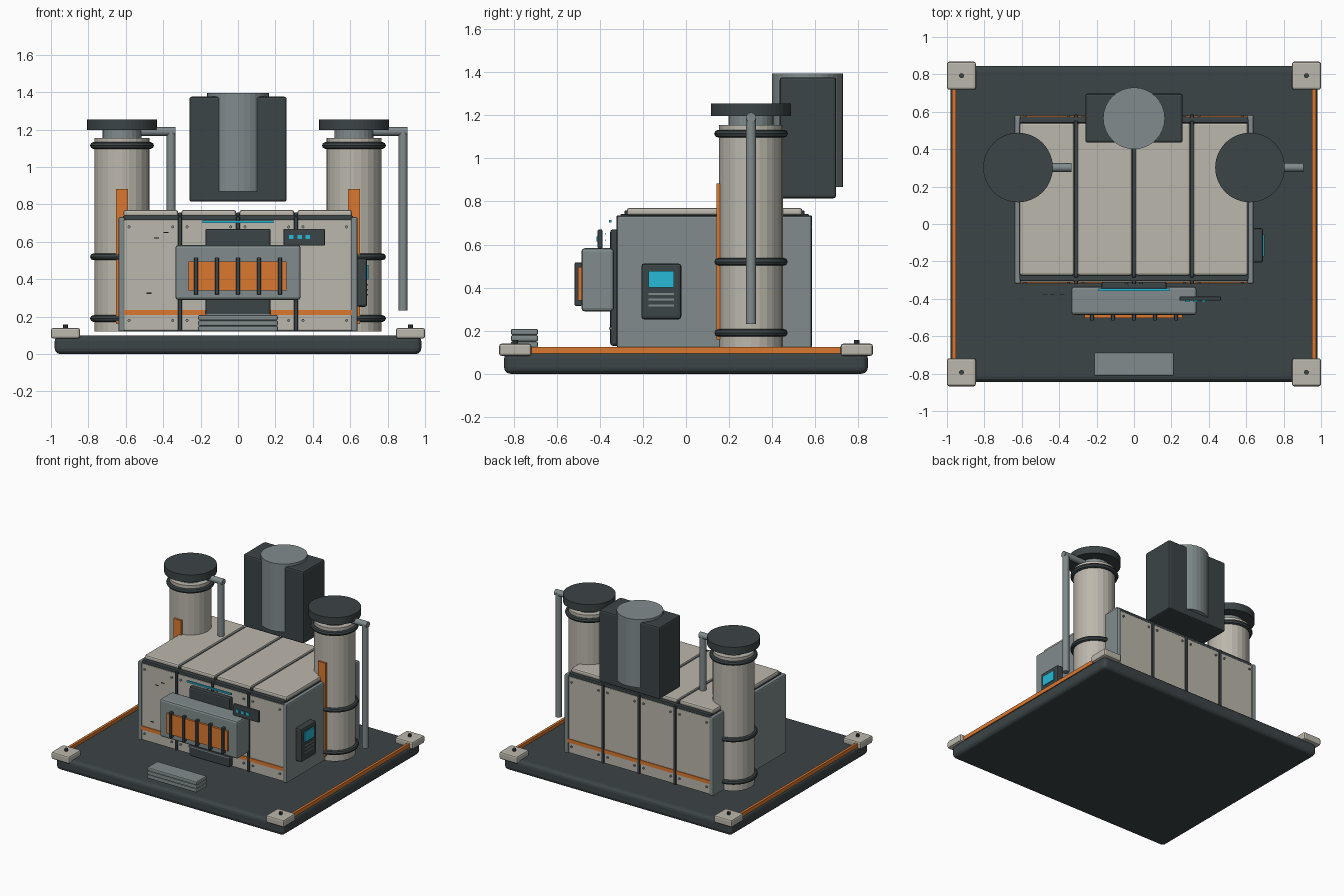
import bpy, math

if "Cube" in bpy.data.objects:
    bpy.data.objects.remove(bpy.data.objects["Cube"])

def mat(name, r, g, b):
    m = bpy.data.materials.new(name)
    m.diffuse_color = (r, g, b, 1)
    m.use_nodes = True
    m.node_tree.nodes["Principled BSDF"].inputs["Base Color"].default_value = m.diffuse_color
    return m

DARK = mat("dark_metal", 0.045, 0.058, 0.062)
BEIGE = mat("beige_panel", 0.50, 0.475, 0.415)
GREY = mat("grey_metal", 0.22, 0.26, 0.265)
ORANGE = mat("orange_paint", 0.72, 0.19, 0.03)
CYAN = mat("cyan_light", 0.02, 0.48, 0.68)

def finish(o, name, m, bevel=0, seg=2):
    o.name = name
    o.data.materials.append(m)
    if bevel:
        b = o.modifiers.new("bevel", 'BEVEL')
        b.width, b.segments, b.limit_method = bevel, seg, 'ANGLE'
    return o

def box(name, m, x, y, z, bevel=0, seg=2):
    """Box from (min, max) pairs."""
    bpy.ops.mesh.primitive_cube_add(size=1, location=[(a + b) / 2 for a, b in (x, y, z)])
    o = bpy.context.object
    o.scale = [b - a for a, b in (x, y, z)]
    bpy.ops.object.transform_apply(location=False, rotation=False, scale=True)
    return finish(o, name, m, bevel, seg)

def cyl(name, m, r, start, length, axis='z', sides=24, bevel=0):
    """Cylinder starting at a point and running along +axis."""
    i = 'xyz'.index(axis)
    loc = list(start)
    loc[i] += length / 2
    rot = {'x': (0, math.pi / 2, 0), 'y': (math.pi / 2, 0, 0), 'z': (0, 0, 0)}[axis]
    bpy.ops.mesh.primitive_cylinder_add(vertices=sides, radius=r, depth=length, location=loc, rotation=rot)
    return finish(bpy.context.object, name, m, bevel)

def smooth(o):
    bpy.ops.object.shade_smooth_by_angle()
    return o

# Base slab with corner pads, bolts and orange edge strips
box("base_slab", DARK, (-.98, .98), (-.845, .845), (0, .1), .03, 3)
for sx in (-1, 1):
    box("edge_strip", ORANGE, sorted((sx * .953, sx * .972)), (-.74, .74), (.095, .125))
    for sy in (-1, 1):
        box("corner_pad", BEIGE, sorted((sx * .845, sx)), sorted((sy * .718, sy * .868)), (.083, .14), .012)
        cyl("pad_bolt", DARK, .013, (sx * .922, sy * .793, .135), .023, sides=10)

# Main housing: dark core, side plates, wall and roof panels
box("housing_core", DARK, (-.615, .615), (-.295, .56), (.12, .738))
for sx in (-1, 1):
    box("side_plate", GREY, sorted((sx * .605, sx * .64)), (-.32, .583), (.12, .733), .01)
for i in range(4):
    x = -.6125 + .31 * i
    px = (x, x + .293)
    box("roof_panel", BEIGE, px, (-.275, .54), (.735, .77), .012)
    for front in (True, False):
        yp = (-.312, -.29) if front else (.555, .575)
        ys = (-.318, -.30) if front else (.56, .581)
        box("wall_panel", BEIGE, px, yp, (.125, .718), .006)
        box("orange_stripe", ORANGE, px, ys, (.208, .236))
        for rx in (px[0] + .03, px[1] - .03):
            for rz in (.18, .68):
                cyl("panel_rivet", GREY, .008, (rx, -.321 if front else .57, rz), .014, 'y', 8)
for x in (-.31, 0, .31):
    box("front_seam", DARK, (x - .01, x + .01), (-.322, -.29), (.125, .735), .004)
    box("back_seam", DARK, (x - .01, x + .01), (.555, .585), (.125, .735), .004)
    box("roof_seam", DARK, (x - .01, x + .01), (-.285, .55), (.73, .758), .004)
box("front_top_trim", DARK, (-.61, .61), (-.305, -.27), (.715, .742), .005)
box("back_top_trim", DARK, (-.61, .61), (.54, .57), (.715, .742), .005)

# Front door, intake hood with orange grille, and light strip
box("front_door", DARK, (-.175, .175), (-.352, -.31), (.13, .67), .012)
box("door_sill", GREY, (-.175, .175), (-.358, -.345), (.205, .215))
box("intake_hood", GREY, (-.335, .335), (-.486, -.335), (.29, .583), .015)
box("grille_panel", ORANGE, (-.265, .26), (-.502, -.48), (.34, .495))
for i in range(-2, 3):
    box("grille_bar", DARK, (i * .1125 - .01, i * .1125 + .01), (-.517, -.484), (.315, .517), .005)
box("light_strip", CYAN, (-.19, .19), (-.358, -.345), (.702, .714))

# Small front status box with lights, and paint scratches
box("status_box", DARK, (.243, .465), (-.41, -.388), (.58, .67), .006)
for x in (.285, .33, .373):
    box("status_light", CYAN, (x - .011, x + .011), (-.416, -.405), (.615, .637))
for x, z in ((-.435, .62), (-.385, .65), (-.475, .325)):
    box("scratch_mark", DARK, (x - .013, x + .013), (-.377, -.373), (z - .003, z + .003))

# Side control panel
box("control_panel", DARK, (.635, .69), (-.207, -.022), (.253, .512), .012)
box("control_screen", CYAN, (.68, .697), (-.175, -.055), (.4, .477))
for z in (.37, .345, .317):
    box("control_slot", GREY, (.685, .694), (-.175, -.055), (z - .004, z + .004))

# Front step made of stacked treads
for i in range(3):
    z = .122 + .029 * i
    box("step_tread", GREY, (-.213, .213), (-.813, -.687), (z, z + .029), .008)

# Two filter towers with rings, caps and outlet pipes
for cx in (-.62, .62):
    cy = .302
    cyl("tower_body", BEIGE, .148, (cx, cy, .12), 1.035)
    cyl("tower_neck", GREY, .105, (cx, cy, 1.15), .06)
    cyl("tower_cap", DARK, .186, (cx, cy, 1.198), .057, sides=48)
    for z in (.19, .52, 1.115):
        bpy.ops.mesh.primitive_torus_add(major_radius=.153, minor_radius=.018, major_segments=32,
                                         minor_segments=8, location=(cx, cy, z))
        smooth(finish(bpy.context.object, "tower_ring", DARK))
    box("tower_stripe", ORANGE, (cx - .033, cx + .033), (.141, .17), (.16, .883))
    smooth(cyl("pipe_arm", GREY, .023, (cx + .08, cy, 1.19), .207, 'x', 16))
    smooth(cyl("pipe_drop", GREY, .024, (cx + .263, cy, .232), .962, 'z', 16))

# Rear tank in its casing
box("tank_casing", DARK, (-.26, .26), (.435, .697), (.815, 1.376), .012)
cyl("tank_cylinder", GREY, .165, (0, .565, .868), .527, sides=32)
